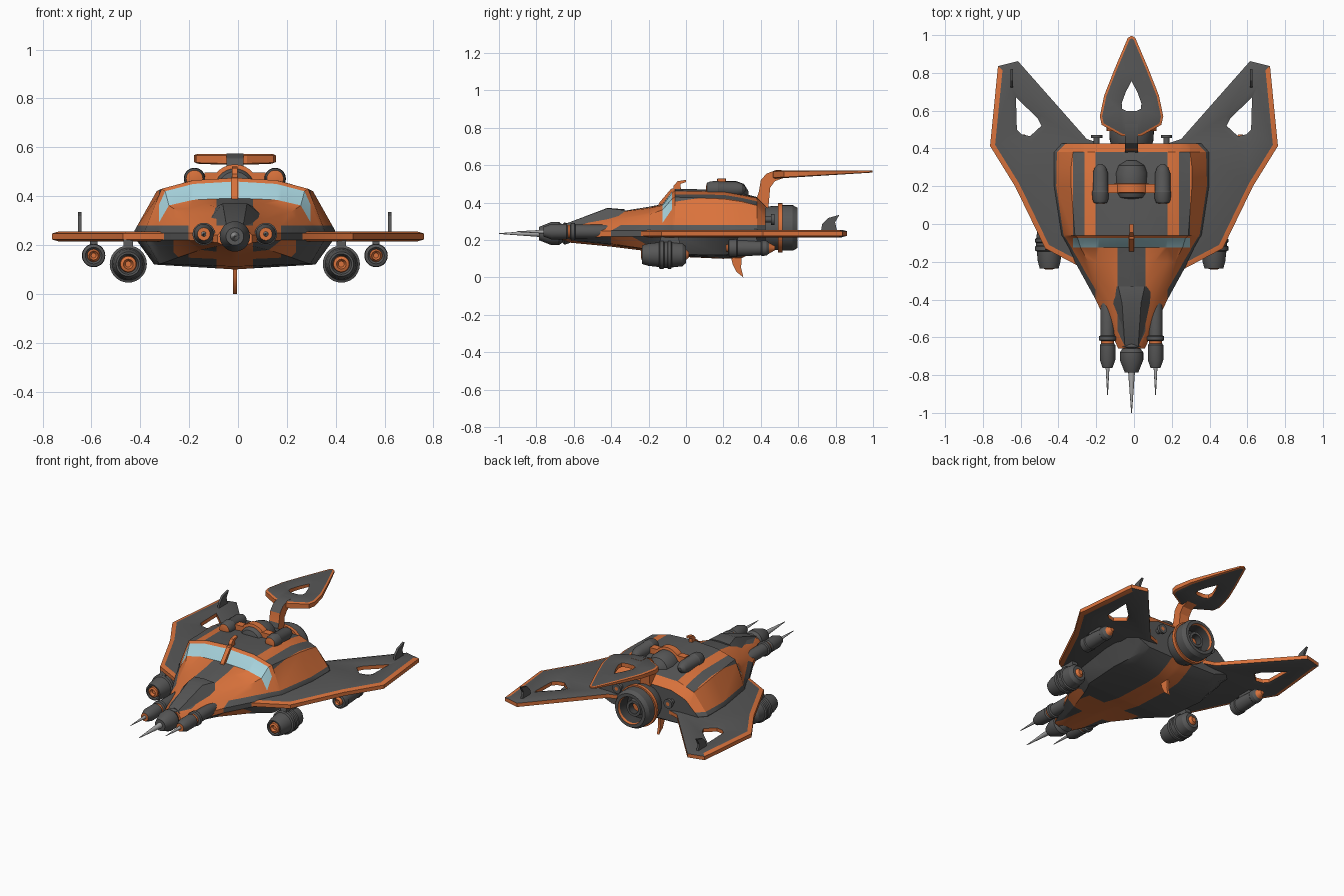
import bpy, bmesh, math
from mathutils import Vector

if "Cube" in bpy.data.objects:
    bpy.data.objects.remove(bpy.data.objects["Cube"])

C = -0.013                      # centre line of the ship
DARK, ORANGE, GLASS, STEEL, BLACK = range(5)
MATS = []
for name, col in (("dark_grey", (.095, .095, .095)), ("orange", (.70, .17, .045)),
                  ("window_blue", (.38, .64, .71)), ("pale_steel", (.40, .40, .40)),
                  ("soot_grey", (.05, .05, .05))):
    m = bpy.data.materials.new(name)
    m.diffuse_color = (*col, 1)
    m.use_nodes = True
    m.node_tree.nodes["Principled BSDF"].inputs["Base Color"].default_value = m.diffuse_color
    MATS.append(m)


def finish(name, bm, mirror=False, cx=C):
    bmesh.ops.recalc_face_normals(bm, faces=bm.faces[:])
    me = bpy.data.meshes.new(name)
    bm.to_mesh(me)
    bm.free()
    for m in MATS:
        me.materials.append(m)
    ob = bpy.data.objects.new(name, me)
    ob.location.x = cx
    bpy.context.collection.objects.link(ob)
    if mirror:
        ob.modifiers.new("Mirror", 'MIRROR').use_mirror_merge = False
    return ob


def bridge(bm, rings, mats=None):
    for k, (a, b) in enumerate(zip(rings, rings[1:])):
        n = len(a)
        for i in range(n):
            f = bm.faces.new((a[i], a[(i + 1) % n], b[(i + 1) % n], b[i]))
            f.material_index = mats[k] if mats else DARK


def loft(stations):
    """Symmetric half sections (y, [(x, z)...]) skinned into a closed body."""
    bm = bmesh.new()
    rings = []
    for y, half in stations:
        full = half + [(-x, z) for x, z in half[-2:0:-1]]
        rings.append([bm.verts.new((x, y, z)) for x, z in full])
    bridge(bm, rings)
    bm.faces.new(rings[0])
    bm.faces.new(rings[-1])
    bmesh.ops.recalc_face_normals(bm, faces=bm.faces[:])
    return bm


def lathe(name, x, z, prof, mirror=False, sides=28, squash=1):
    """Profile points (y, radius, colour of the band that follows), turned about y."""
    bm = bmesh.new()
    rings = []
    for y, r, _ in prof:
        rings.append([bm.verts.new((x + r * math.cos(t), y, z + squash * r * math.sin(t)))
                      for t in (2 * math.pi * i / sides for i in range(sides))])
    bridge(bm, rings, [p[2] for p in prof])
    for ring, p in ((rings[0], prof[0]), (rings[-1], prof[-1])):
        bm.faces.new(ring).material_index = p[2]
    return finish(name, bm, mirror)


def slab(name, x, width, pts, mat, mirror=False):
    """Side outline (y, z) extruded across x."""
    bm = bmesh.new()
    f = bm.faces.new([bm.verts.new((x - width / 2, y, z)) for y, z in pts])
    ext = bmesh.ops.extrude_face_region(bm, geom=[f])["geom"]
    bmesh.ops.translate(bm, vec=(width, 0, 0), verts=[v for v in ext if isinstance(v, bmesh.types.BMVert)])
    for f in bm.faces:
        f.material_index = mat
    return finish(name, bm, mirror)


def plate(outer, hole, h, rim, rise, rim_is_orange):
    """Flat panel with a hole, orange edges and a sloped rim."""
    bm = bmesh.new()
    edges = []
    for loop in (outer, hole):
        vs = [bm.verts.new((x, y, -h)) for x, y in loop]
        edges += [bm.edges.new((vs[i - 1], vs[i])) for i in range(len(vs))]
    bmesh.ops.triangle_fill(bm, edges=edges, use_beauty=True, normal=(0, 0, 1))
    ext = bmesh.ops.extrude_face_region(bm, geom=bm.faces[:])["geom"]
    bmesh.ops.translate(bm, vec=(0, 0, 2 * h), verts=[v for v in ext if isinstance(v, bmesh.types.BMVert)])
    bmesh.ops.recalc_face_normals(bm, faces=bm.faces[:])
    for f in bm.faces:
        f.material_index = ORANGE if abs(f.normal.z) < .5 else DARK
    for s in (1, -1):
        faces = [f for f in bm.faces if f.normal.z * s > .99]
        ring = bmesh.ops.inset_region(bm, faces=faces, thickness=rim, depth=rise, use_even_offset=True)["faces"]
        for f in ring:
            f.normal_update()
            f.material_index = ORANGE if rim_is_orange(f) else DARK
    return bm


# Hull: faceted loft, cut along the paint lines
def sec(t0, t1, t2, t3, b1, b0):
    return [(0, t0), t1, t2, t3, (t3[0], t3[1] - .03), b1, (0, b0)]


hull = loft([
    (-.66, sec(.28, (.03, .28), (.05, .265), (.07, .24), (.05, .20), .19)),
    (-.40, sec(.345, (.05, .345), (.12, .305), (.19, .25), (.14, .18), .165)),
    (-.20, sec(.378, (.12, .37), (.23, .335), (.30, .25), (.23, .15), .14)),
    (-.125, sec(.392, (.17, .385), (.27, .362), (.335, .25), (.27, .135), .125)),
    (-.075, sec(.460, (.17, .450), (.285, .42), (.36, .255), (.30, .125), .115)),
    (-.06, sec(.475, (.17, .465), (.30, .43), (.37, .255), (.31, .123), .112)),
    (.20, sec(.468, (.20, .458), (.32, .42), (.41, .26), (.33, .12), .10)),
    (.30, sec(.45, (.20, .44), (.32, .405), (.41, .26), (.31, .13), .105)),
    (.38, sec(.43, (.20, .425), (.31, .385), (.41, .26), (.28, .155), .145)),
    (.425, sec(.385, (.18, .38), (.28, .345), (.37, .26), (.25, .18), .175))])
cuts = [((s * x, 0, 0), (1, 0, 0)) for x in (.015, .075, .19, .25, .31) for s in (1, -1)]
for co, no in cuts + [((0, 0, .28), (0, 0, 1))]:
    bmesh.ops.bisect_plane(hull, geom=hull.verts[:] + hull.edges[:] + hull.faces[:], plane_co=co, plane_no=no)
for f in hull.faces:
    c, n = f.calc_center_median(), f.normal
    ax = abs(c.x)
    if -.125 < c.y < -.075 and c.z > .36 and n.y < -.4:
        col = GLASS if ax > .015 else ORANGE
    elif n.z < -.15:
        col = ORANGE if ax < .075 or (c.y < -.25 and ax > .13) else DARK
    elif c.y < -.125:
        col = DARK if (ax < .075 and c.z > .3) or (c.z < .28 and c.y > -.35) else ORANGE
    elif c.z < .28 or n.y > .95:
        col = DARK
    elif c.y > .38 or c.y < -.06:
        col = ORANGE
    else:
        col = DARK if ax < .19 or .25 < ax < .31 else ORANGE
    f.material_index = col
finish("hull", hull)

# Raised dark hood on the nose
finish("nose_hood", loft([
    (-.65, [(0, .285), (.035, .285), (.05, .24), (0, .23)]),
    (-.42, [(0, .372), (.05, .370), (.115, .29), (0, .25)]),
    (-.33, [(0, .365), (.07, .360), (.125, .31), (0, .28)])]))

# Wings, with rim slopes orange on the outer and leading edges
wing = plate([(.762, .413), (.72, .836), (.614, .862), (.25, .45), (.1, .40), (.1, -.3),
              (.2, -.31), (.27, -.235), (.47, -.13), (.63, .20)],
             [(.625, .67), (.62, .50), (.595, .475), (.55, .465), (.49, .52), (.51, .56)],
             .012, .026, .008, lambda f: f.normal.x > .1 and not
             (f.calc_center_median() - Vector((.57, .56, 0))).length < .13)
bmesh.ops.translate(wing, vec=(0, 0, .235), verts=wing.verts[:])
finish("wing", wing, True, 0)

# Tail fin: tapered panel on a curved pylon
half = [(.02, .985), (.09, .82), (.145, .68), (.168, .57), (.158, .525), (.05, .465)]
hole = [(.03, .70), (.052, .64), (.05, .61), (.025, .597)]
fin = plate([(0, .997)] + half + [(-x, y) for x, y in half[::-1]],
            [(0, .756)] + hole + [(-x, y) for x, y in hole[::-1]],
            .016, .012, .006, lambda f: (f.calc_center_median() - Vector((0, .65, 0))).length > .13)
for v in fin.verts:
    t = (v.co.y - .465) / .53
    v.co.z = .55 + .017 * t + v.co.z * (1 - .72 * t)
finish("tail_fin", fin)
pylon = slab("tail_pylon", 0, .07, [(.37, .40), (.39, .46), (.40, .52), (.43, .555), (.48, .574), (.53, .573),
                                    (.53, .535), (.475, .515), (.45, .48), (.44, .37)], ORANGE)
for p in pylon.data.polygons:
    if p.normal.z > .3:
        p.material_index = DARK

# Main engine with nested nozzle
lathe("main_engine", 0, .265, [
    (.40, .10, DARK), (.44, .115, DARK), (.48, .118, DARK), (.492, .118, ORANGE), (.492, .132, ORANGE),
    (.515, .132, ORANGE), (.515, .122, DARK), (.57, .122, DARK), (.595, .108, DARK), (.595, .088, ORANGE),
    (.58, .084, BLACK), (.51, .078, BLACK), (.51, .055, DARK), (.56, .05, DARK), (.56, .034, BLACK),
    (.52, .03, ORANGE)], sides=36)

# Roof machinery: dome, strap and twin pods
lathe("roof_dome", 0, .43, [(.13, .03, DARK), (.14, .07, DARK), (.17, .085, DARK), (.27, .085, DARK),
                            (.31, .07, DARK), (.335, .03, DARK)])
lathe("roof_strap", 0, .43, [(.165, .09, ORANGE), (.168, .1, ORANGE), (.212, .1, ORANGE), (.215, .09, ORANGE)])
slab("strap_bar", 0, .25, [(.165, .44), (.165, .497), (.212, .497), (.212, .44)], ORANGE)
lathe("roof_pod", .165, .472, [(.108, .018, ORANGE), (.112, .034, DARK), (.13, .042, DARK), (.17, .044, DARK),
                               (.178, .040, DARK), (.27, .040, DARK), (.30, .03, DARK), (.318, .01, DARK)], True)

# Thin hooked fins
slab("roof_hook", 0, .022, [(-.065, .45), (-.066, .49), (-.045, .515), (0, .522), (0, .51), (-.03, .50),
                            (-.025, .45)], ORANGE)
slab("window_strut", 0, .026, [(-.15, .37), (-.145, .397), (-.08, .474), (-.05, .48), (-.05, .44)], ORANGE)
slab("belly_fin", 0, .016, [(.235, .13), (.25, .07), (.27, .03), (.307, 0), (.295, .05), (.297, .13)], ORANGE)
slab("wing_blade", .634, .014, [(.72, .24), (.728, .285), (.76, .318), (.82, .335), (.797, .295),
                                (.81, .24)], DARK, True)

# Nose cannon
lathe("nose_cannon", 0, .235, [
    (-.62, .05, DARK), (-.65, .06, DARK), (-.66, .048, DARK), (-.68, .062, DARK), (-.72, .062, DARK),
    (-.775, .04, DARK), (-.785, .036, DARK), (-.785, .018, STEEL), (-1.0, .002, STEEL)])

# Side cannons
lathe("side_cannon", .127, .245, [
    (-.36, .03, DARK), (-.38, .037, DARK), (-.59, .037, DARK), (-.595, .046, DARK), (-.615, .046, DARK),
    (-.62, .034, ORANGE), (-.632, .034, DARK), (-.64, .041, DARK), (-.72, .041, DARK), (-.762, .026, ORANGE),
    (-.762, .010, STEEL), (-.905, .002, STEEL)], True)

# Pods under the wings
lathe("large_pod", .436, .122, [
    (-.225, .012, ORANGE), (-.24, .02, ORANGE), (-.235, .032, ORANGE), (-.215, .034, DARK), (-.235, .042, DARK),
    (-.235, .050, DARK), (-.20, .060, DARK), (-.145, .066, DARK), (-.14, .076, DARK), (-.12, .076, DARK),
    (-.115, .070, DARK), (-.10, .070, DARK), (-.095, .076, DARK), (-.08, .076, DARK), (-.075, .068, DARK),
    (-.02, .062, DARK), (.0, .045, DARK), (.0, .028, ORANGE), (.015, .015, ORANGE)], True)
slab("large_pod_mount", .436, .04, [(-.15, .15), (-.13, .23), (-.04, .23), (-.03, .15)], DARK, True)
lathe("small_pod", .578, .157, [
    (.225, .010, ORANGE), (.215, .018, ORANGE), (.235, .026, DARK), (.225, .034, DARK), (.23, .046, DARK),
    (.27, .048, DARK), (.275, .043, DARK), (.32, .043, DARK), (.40, .038, DARK), (.405, .042, DARK),
    (.43, .040, DARK), (.445, .028, ORANGE), (.475, .012, ORANGE)], True)
slab("small_pod_mount", .578, .03, [(.27, .17), (.28, .23), (.37, .23), (.39, .17)], DARK, True)

# Small rear valves beside the engine
lathe("rear_valve", .185, .31, [(.40, .016, DARK), (.455, .016, DARK), (.455, .03, DARK), (.472, .03, DARK),
                                (.472, .012, ORANGE)], True, 16)

bpy.ops.object.select_all(action='SELECT')
bpy.context.view_layer.objects.active = bpy.data.objects["hull"]
bpy.ops.object.shade_smooth_by_angle(angle=math.radians(28))
